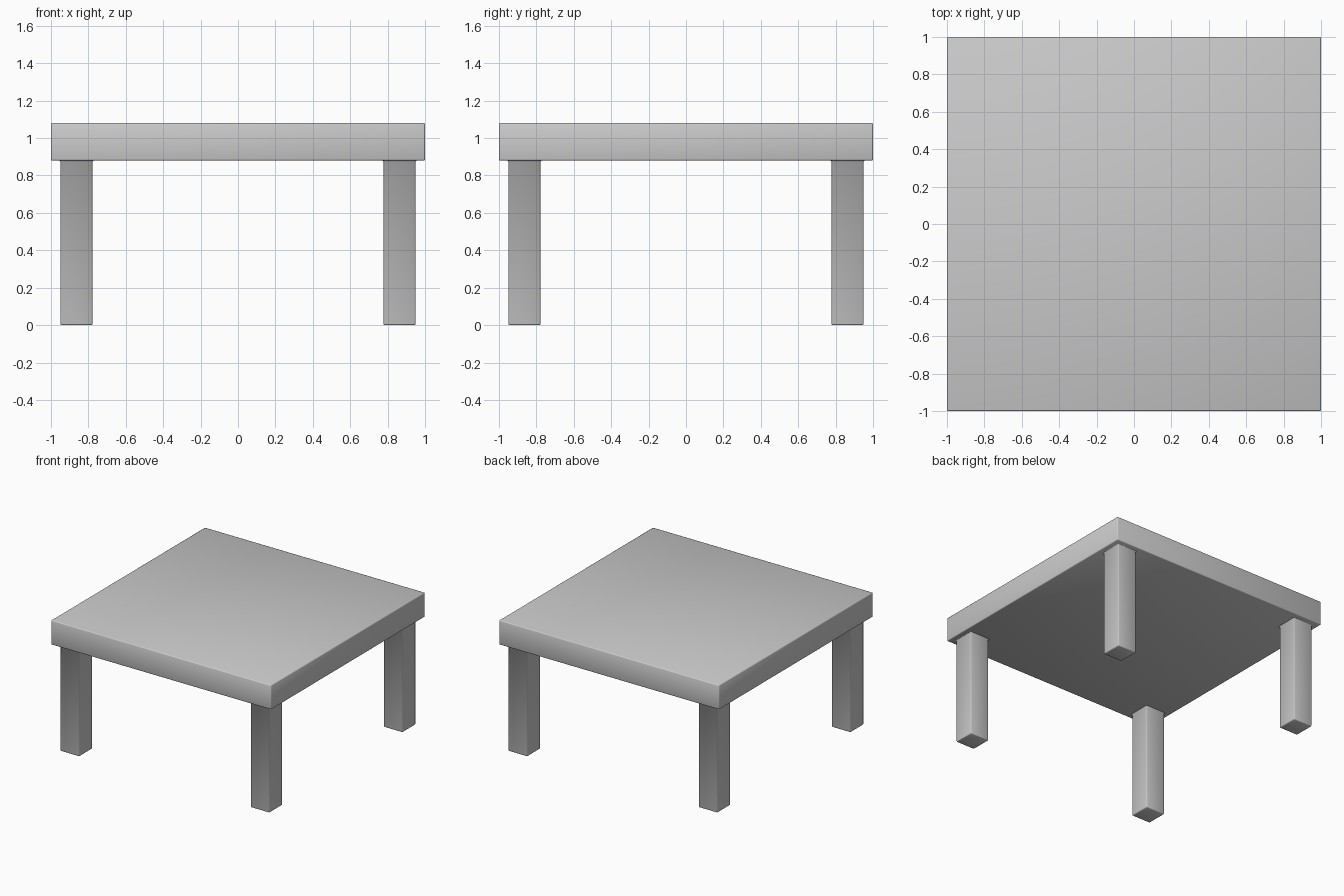
import bpy, bmesh
from mathutils import Matrix, Vector

if "Cube" in bpy.data.objects:
    bpy.data.objects.remove(bpy.data.objects["Cube"])

BEVEL = 0.007


def box(size, center):
    bm = bmesh.new()
    mat = Matrix.Translation(center) @ Matrix.Diagonal((*size, 1))
    bmesh.ops.create_cube(bm, size=1, matrix=mat)
    return bm


def finish(bm, name):
    bmesh.ops.recalc_face_normals(bm, faces=bm.faces)
    mesh = bpy.data.meshes.new(name)
    bm.to_mesh(mesh)
    bm.free()
    mesh.shade_smooth()
    obj = bpy.data.objects.new(name, mesh)
    bpy.context.collection.objects.link(obj)
    return obj


# Table top: thick square slab with softened edges
bm = box((2, 2, 0.2), (0, 0, 0.98))
bmesh.ops.bevel(bm, geom=bm.edges[:], offset=BEVEL, segments=2, profile=0.5, affect='EDGES')
finish(bm, "table_top")

# Legs: softened square post, slightly flared where it meets the top
cx = 0.864
leg_h = 0.88 - BEVEL
bm = box((0.172, 0.172, leg_h), (cx, cx, leg_h / 2))
edges = [e for e in bm.edges if min(v.co.z for v in e.verts) < 0.01]
bmesh.ops.bevel(bm, geom=edges, offset=BEVEL, segments=2, profile=0.5, affect='EDGES')
top = max(bm.faces, key=lambda f: f.calc_center_median().z)
ring = bmesh.ops.extrude_discrete_faces(bm, faces=[top])["faces"][0]
for v in ring.verts:
    v.co = Vector((cx + (v.co.x - cx) * 1.08, cx + (v.co.y - cx) * 1.08, 0.88))
bmesh.ops.delete(bm, geom=[ring], context='FACES_ONLY')
legs = finish(bm, "legs")

# Repeat the leg at all four corners
mirror = legs.modifiers.new("four_corners", 'MIRROR')
mirror.use_axis = (True, True, False)
mirror.use_mirror_merge = False
